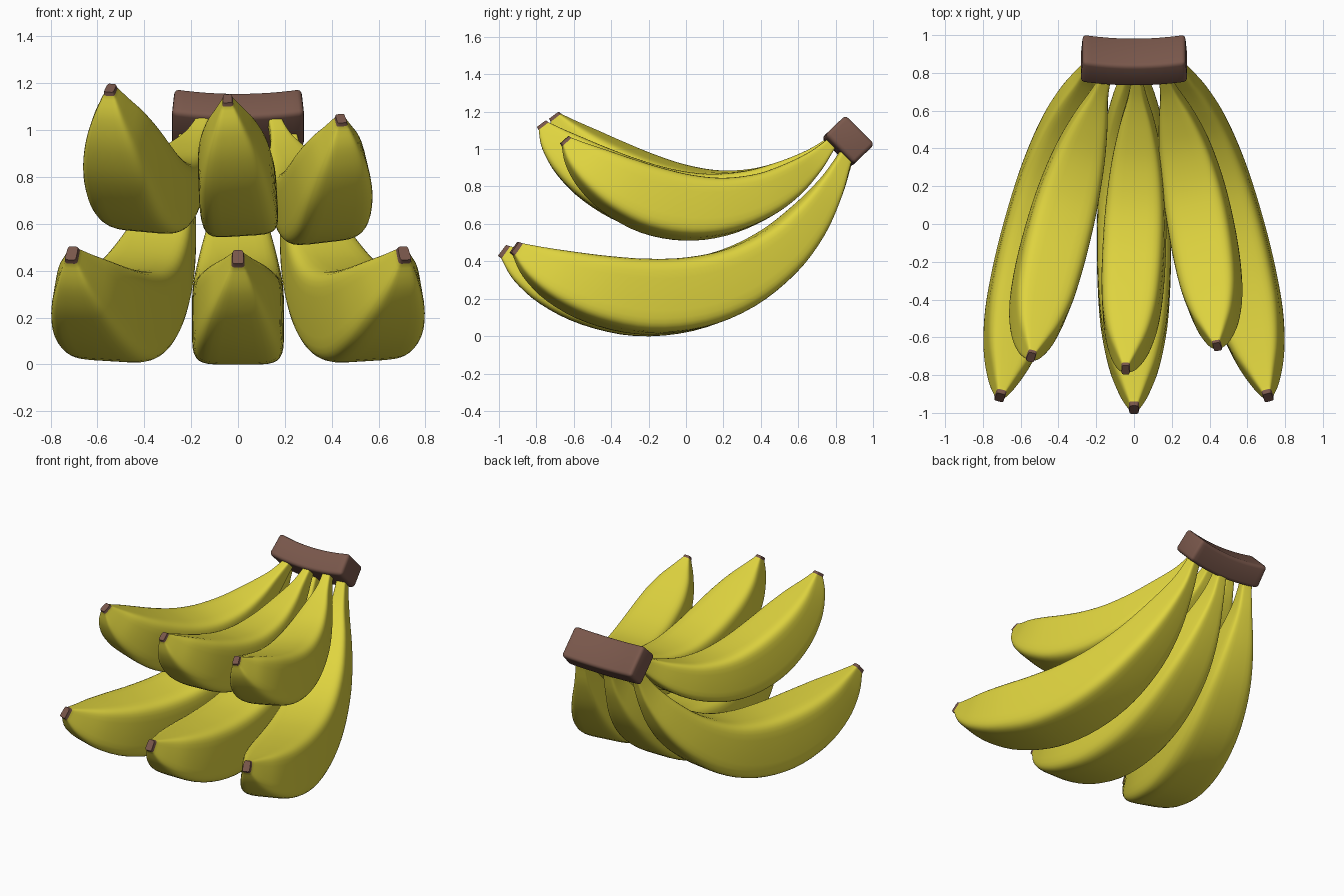
import bpy, bmesh, math
from mathutils import Vector

if "Cube" in bpy.data.objects:
    bpy.data.objects.remove(bpy.data.objects["Cube"])


def material(name, col):
    m = bpy.data.materials.new(name)
    m.diffuse_color = (*col, 1)
    m.use_nodes = True
    m.node_tree.nodes["Principled BSDF"].inputs["Base Color"].default_value = m.diffuse_color
    return m


YELLOW = material("banana yellow", (0.74, 0.66, 0.05))
BROWN = material("stem brown", (0.19, 0.095, 0.07))

# Side profile, neck to tip: inner curve (y, z), outer curve (y, z), half width
STATIONS = [
    (.855, 1.020, .910, .985, .034), (.805, .945, .882, .905, .037),
    (.725, .840, .832, .745, .058), (.590, .705, .725, .530, .108),
    (.405, .562, .560, .325, .154), (.180, .455, .320, .140, .184),
    (-.050, .406, .040, .028, .196), (-.280, .398, -.270, .000, .196),
    (-.500, .413, -.560, .062, .179), (-.690, .437, -.780, .172, .136),
    (-.830, .459, -.922, .300, .078), (-.940, .480, -.987, .414, .029),
    (-.962, .488, -1.005, .430, .025),
]
NECK, TIP = Vector((0, .88, 1.0)), Vector((0, -.983, .459))
SIDES, STEPS = 32, 4


def smooth_stations():
    # Catmull-Rom through the yellow body, then the straight tip
    body, out = STATIONS[:-1], []
    n = len(body)
    for i in range(n - 1):
        p = [body[max(0, min(n - 1, i + k))] for k in (-1, 0, 1, 2)]
        for s in range(STEPS):
            t = s / STEPS
            out.append([0.5 * (2 * b + (c - a) * t + (2 * a - 5 * b + 4 * c - d) * t * t
                               + (3 * b - a - 3 * c + d) * t ** 3)
                        for a, b, c, d in zip(*p)])
    return out + [body[-1], STATIONS[-1]]


def rounded(v, n=5.5):
    return math.copysign(abs(v) ** (2 / n), v)


def finish(bm, name, mats, angle):
    bmesh.ops.recalc_face_normals(bm, faces=bm.faces)
    me = bpy.data.meshes.new(name)
    bm.to_mesh(me)
    bm.free()
    for m in mats:
        me.materials.append(m)
    ob = bpy.data.objects.new(name, me)
    bpy.context.collection.objects.link(ob)
    bpy.ops.object.select_all(action='DESELECT')
    ob.select_set(True)
    bpy.context.view_layer.objects.active = ob
    bpy.ops.object.shade_smooth_by_angle(angle=math.radians(angle))
    return ob


def banana(name, neck, tip, roll=0, tall=1.0, wide=1.0, sag=1.0):
    neck, tip = Vector(neck), Vector(tip)
    # reference frame and placed frame
    a0 = (TIP - NECK).normalized()
    b0 = a0.cross(Vector((1, 0, 0)))
    a = (tip - neck).normalized()
    c = Vector((0, 0, 1)).cross(a).normalized()
    b = a.cross(c)
    r = math.radians(roll)
    b, c = b * math.cos(r) - c * math.sin(r), c * math.cos(r) + b * math.sin(r)
    k = (tip - neck).length / (TIP - NECK).length

    bm = bmesh.new()
    rings = []
    stations = smooth_stations()
    for j, (ty, tz, by, bz, w) in enumerate(stations):
        top, bot = Vector((0, ty, tz)), Vector((0, by, bz))
        mid, half = (top + bot) / 2 - NECK, (top - bot) / 2
        taper = .1 * max(0, j / len(stations) - .5) * 2   # narrower top near the tip
        ring = []
        for i in range(SIDES):
            t = 2 * math.pi * (i + .5) / SIDES
            v = rounded(math.sin(t))
            x = w * rounded(math.cos(t)) * (1 - taper * (v + 1) / 2)
            p = mid + half * v
            h = mid.dot(b0) * sag + half.dot(b0) * v * tall
            ring.append(bm.verts.new(neck + (a * p.dot(a0) + b * h + c * x * wide) * k))
        rings.append(ring)
    for j in range(len(rings) - 1):
        for i in range(SIDES):
            n = (i + 1) % SIDES
            f = bm.faces.new((rings[j][i], rings[j][n], rings[j + 1][n], rings[j + 1][i]))
            f.material_index = int(j == len(rings) - 2)   # brown tip
    bm.faces.new(rings[0])
    bm.faces.new(rings[-1]).material_index = 1
    finish(bm, name, [YELLOW, BROWN], 40)


# Lower row
banana("lower_middle_banana", NECK, TIP)
for side, s in (("left", -1), ("right", 1)):
    banana(f"lower_{side}_banana", (s * .21, .87, 1.0), (s * .71, -.918, .475), s * 3.5)

# Upper row
banana("upper_left_banana", (-.14, .80, 1.057), (-.545, -.705, 1.18), -5, 1.1, 1.08, .95)
banana("upper_middle_banana", (.012, .80, 1.057), (-.045, -.772, 1.135), 3.5, 1.08, 1.03, .93)
banana("upper_right_banana", (.15, .80, 1.057), (.44, -.65, 1.05), 6.5, 1.13, 1.12, .96)

# Crown: tilted bar, bowed towards the bananas in the middle
bm = bmesh.new()
long_dir, short_dir = Vector((0, .7, -.7)), Vector((0, .72, .69))
rings = []
for i in range(13):
    u = -1 + i / 6
    mid = Vector((.283 * u, .878, 1.053)) - short_dir * .028 * (1 - u * u)
    rings.append([bm.verts.new(mid + long_dir * .111 * p + short_dir * .077 * q
                               + Vector((-.012 * u * (q + 1) / 2, 0, 0)))
                  for p, q in ((-1, -1), (1, -1), (1, 1), (-1, 1))])
for r0, r1 in zip(rings, rings[1:]):
    for i in range(4):
        n = (i + 1) % 4
        bm.faces.new((r0[i], r0[n], r1[n], r1[i]))
bm.faces.new(rings[0])
bm.faces.new(rings[-1])
bmesh.ops.recalc_face_normals(bm, faces=bm.faces)
edges = [e for e in bm.edges if e.calc_face_angle(0) > 1]
bmesh.ops.bevel(bm, geom=edges, offset=.022, segments=3, profile=.5, affect='EDGES')
finish(bm, "crown", [BROWN], 40)
